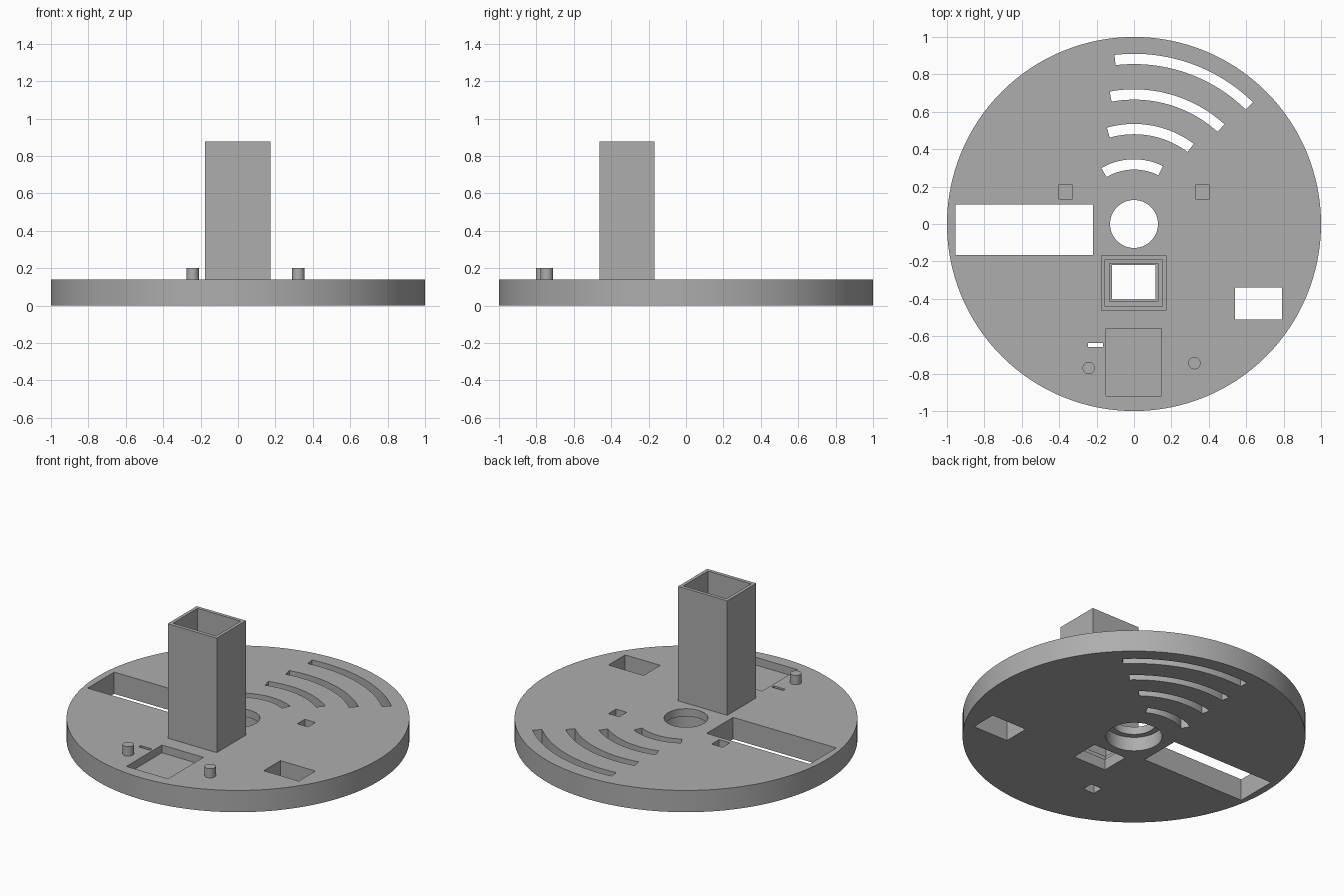
import bpy, bmesh, math

cube = bpy.data.objects.get("Cube")
if cube:
    bpy.data.objects.remove(cube, do_unlink=True)

grey = bpy.data.materials.new("plain grey")
grey.use_nodes = True
grey.diffuse_color = (0.42, 0.42, 0.42, 1)
grey.node_tree.nodes["Principled BSDF"].inputs["Base Color"].default_value = grey.diffuse_color

TOP = 0.14      # disc thickness
LOW, HIGH = -0.1, 0.3   # cutter overshoot


def prism(name, outline, z0, z1):
    """Extrude a closed counter-clockwise outline from z0 to z1."""
    bm = bmesh.new()
    face = bm.faces.new([bm.verts.new((x, y, z0)) for x, y in outline])
    grown = bmesh.ops.extrude_face_region(bm, geom=[face])
    bmesh.ops.translate(bm, vec=(0, 0, z1 - z0),
                        verts=[g for g in grown["geom"] if isinstance(g, bmesh.types.BMVert)])
    bmesh.ops.recalc_face_normals(bm, faces=bm.faces)
    mesh = bpy.data.meshes.new(name)
    bm.to_mesh(mesh)
    bm.free()
    mesh.materials.append(grey)
    obj = bpy.data.objects.new(name, mesh)
    bpy.context.collection.objects.link(obj)
    return obj


def rect(x0, x1, y0, y1):
    return [(x0, y0), (x1, y0), (x1, y1), (x0, y1)]


def circle(r, cx=0, cy=0, n=64):
    return [(cx + r * math.cos(2 * math.pi * i / n),
             cy + r * math.sin(2 * math.pi * i / n)) for i in range(n)]


def arc_band(r0, r1, left, right, n=24):
    """Curved slot; angles in degrees to either side of the +y axis."""
    angles = [math.radians(90 - right + (left + right) * i / n) for i in range(n + 1)]
    return ([(r1 * math.cos(a), r1 * math.sin(a)) for a in angles]
            + [(r0 * math.cos(a), r0 * math.sin(a)) for a in reversed(angles)])


def cut(target, outline, z0=LOW, z1=HIGH):
    cutter = prism("cutter", outline, z0, z1)
    mod = target.modifiers.new("cut", "BOOLEAN")
    mod.operation = "DIFFERENCE"
    mod.solver = "EXACT"
    mod.object = cutter
    bpy.context.view_layer.objects.active = target
    bpy.ops.object.modifier_apply(modifier=mod.name)
    bpy.data.objects.remove(cutter, do_unlink=True)


def smooth(obj):
    bpy.ops.object.select_all(action="DESELECT")
    obj.select_set(True)
    bpy.context.view_layer.objects.active = obj
    bpy.ops.object.shade_smooth_by_angle(angle=math.radians(30))


# Round base plate
base = prism("base_disc", circle(1, n=128), 0, TOP)

# Central hole with a wider recess underneath
cut(base, circle(0.128))
cut(base, circle(0.164), LOW, 0.09)

# Long slot and side window
cut(base, rect(-0.955, -0.22, -0.165, 0.105))
cut(base, rect(0.54, 0.79, -0.51, -0.34))

# Concentric curved slots
for radius, left, right in ((0.91, 6.6, 44.3), (0.72, 10.4, 42.2),
                            (0.535, 15.7, 36.7), (0.346, 30.3, 26.6)):
    cut(base, arc_band(radius - 0.055, radius, left, right))

# Pair of small blind sockets
for x in (-0.367, 0.367):
    cut(base, rect(x - 0.038, x + 0.038, 0.133, 0.209), 0.06)

# Shallow rectangular pocket
cut(base, rect(-0.15, 0.146, -0.92, -0.56), 0.09)

# Narrow slit opening into a wider recess below
cut(base, rect(-0.245, -0.165, -0.657, -0.637))
cut(base, rect(-0.245, -0.165, -0.657, -0.585), LOW, 0.07)

# Stepped opening under the tower
cut(base, rect(-0.118, 0.116, -0.405, -0.22))
cut(base, rect(-0.13, 0.128, -0.415, -0.212), 0.07)
cut(base, rect(-0.155, 0.152, -0.44, -0.19), 0.1)
smooth(base)

# Hollow square tower
tower = prism("tower", rect(-0.176, 0.173, -0.463, -0.168), TOP, 0.877)
cut(tower, rect(-0.155, 0.152, -0.44, -0.19), 0, 1)

# Locating pegs
for name, x, y in (("right_peg", -0.242, -0.77), ("left_peg", 0.323, -0.744)):
    smooth(prism(name, circle(0.033, x, y, 32), TOP - 0.01, 0.2))
